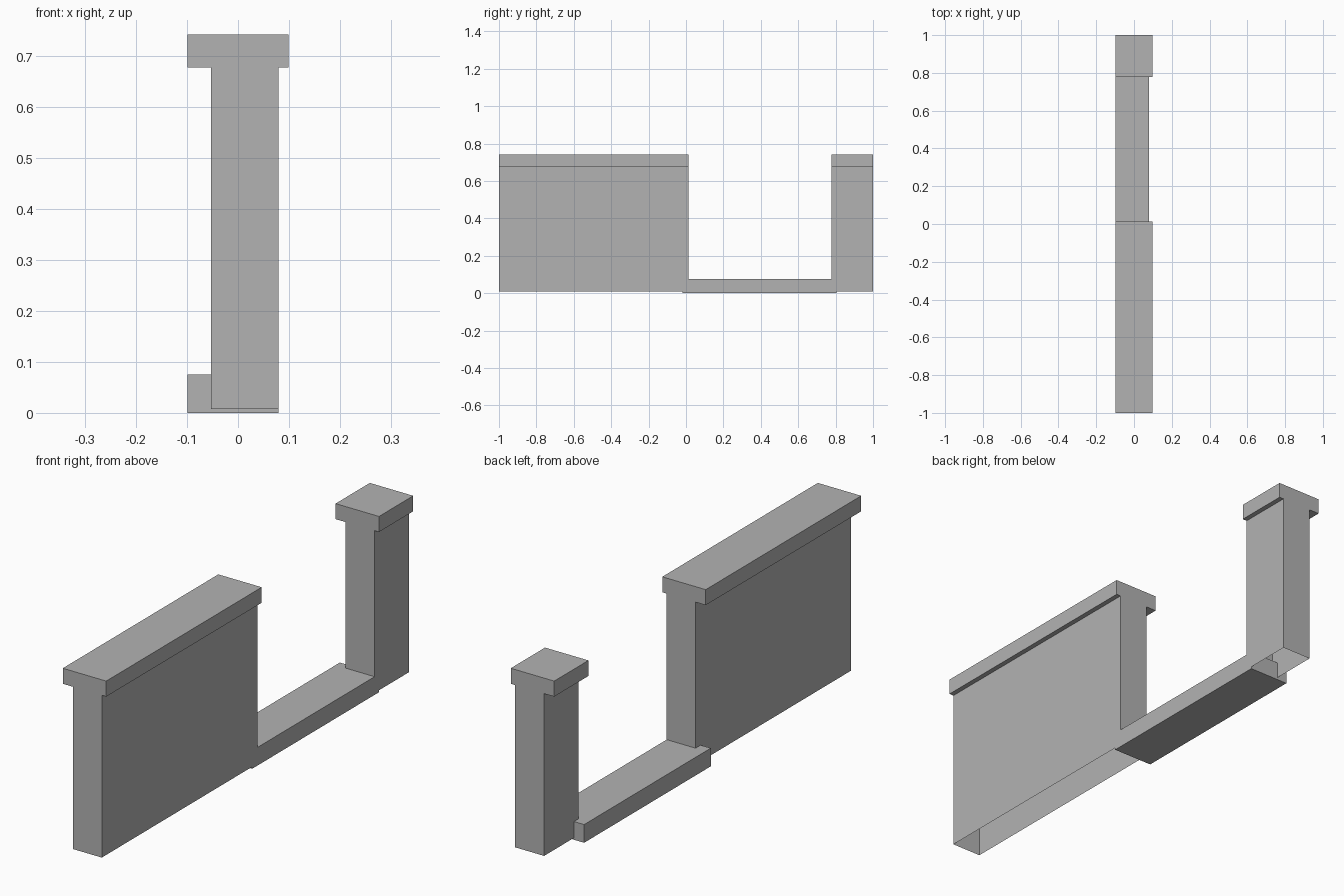
import bpy
import bmesh

cube = bpy.data.objects.get("Cube")
if cube:
    bpy.data.objects.remove(cube, do_unlink=True)

# Plain grey for every part
grey = bpy.data.materials.new("plain_grey")
grey.use_nodes = True
colour = (0.45, 0.45, 0.45, 1)
grey.diffuse_color = colour
grey.node_tree.nodes["Principled BSDF"].inputs["Base Color"].default_value = colour


def extrude_profile(name, profile, y0, y1, open_base=False):
    """Extrude an (x, z) outline along y, optionally leaving out the base."""
    bm = bmesh.new()
    front = bm.faces.new([bm.verts.new((x, y0, z)) for x, z in profile])
    result = bmesh.ops.extrude_face_region(bm, geom=[front], use_keep_orig=True)
    moved = [v for v in result["geom"] if isinstance(v, bmesh.types.BMVert)]
    bmesh.ops.translate(bm, verts=moved, vec=(0, y1 - y0, 0))
    bmesh.ops.recalc_face_normals(bm, faces=bm.faces[:])
    if open_base:
        low = min(z for _, z in profile)
        base = [f for f in bm.faces if all(abs(v.co.z - low) < 1e-5 for v in f.verts)]
        bmesh.ops.delete(bm, geom=base, context='FACES_ONLY')
    mesh = bpy.data.meshes.new(name)
    bm.to_mesh(mesh)
    bm.free()
    mesh.materials.append(grey)
    obj = bpy.data.objects.new(name, mesh)
    bpy.context.collection.objects.link(obj)
    return obj


# Wall outline with an overhanging coping
left, right, base = -0.053, 0.079, 0.008
cap, cap_low, cap_top = 0.099, 0.677, 0.741
wall_profile = [(left, base), (right, base), (right, cap_low), (cap, cap_low),
                (cap, cap_top), (-cap, cap_top), (-cap, cap_low), (left, cap_low)]
extrude_profile("long_wall", wall_profile, -1.0, 0.013, open_base=True)
extrude_profile("end_post", wall_profile, 0.777, 1.0, open_base=True)

# Low sill bridging the opening, its ends set into both walls
sill_profile = [(-cap, 0), (right, 0), (right, 0.075), (-cap, 0.075)]
extrude_profile("sill", sill_profile, -0.02, 0.805)
